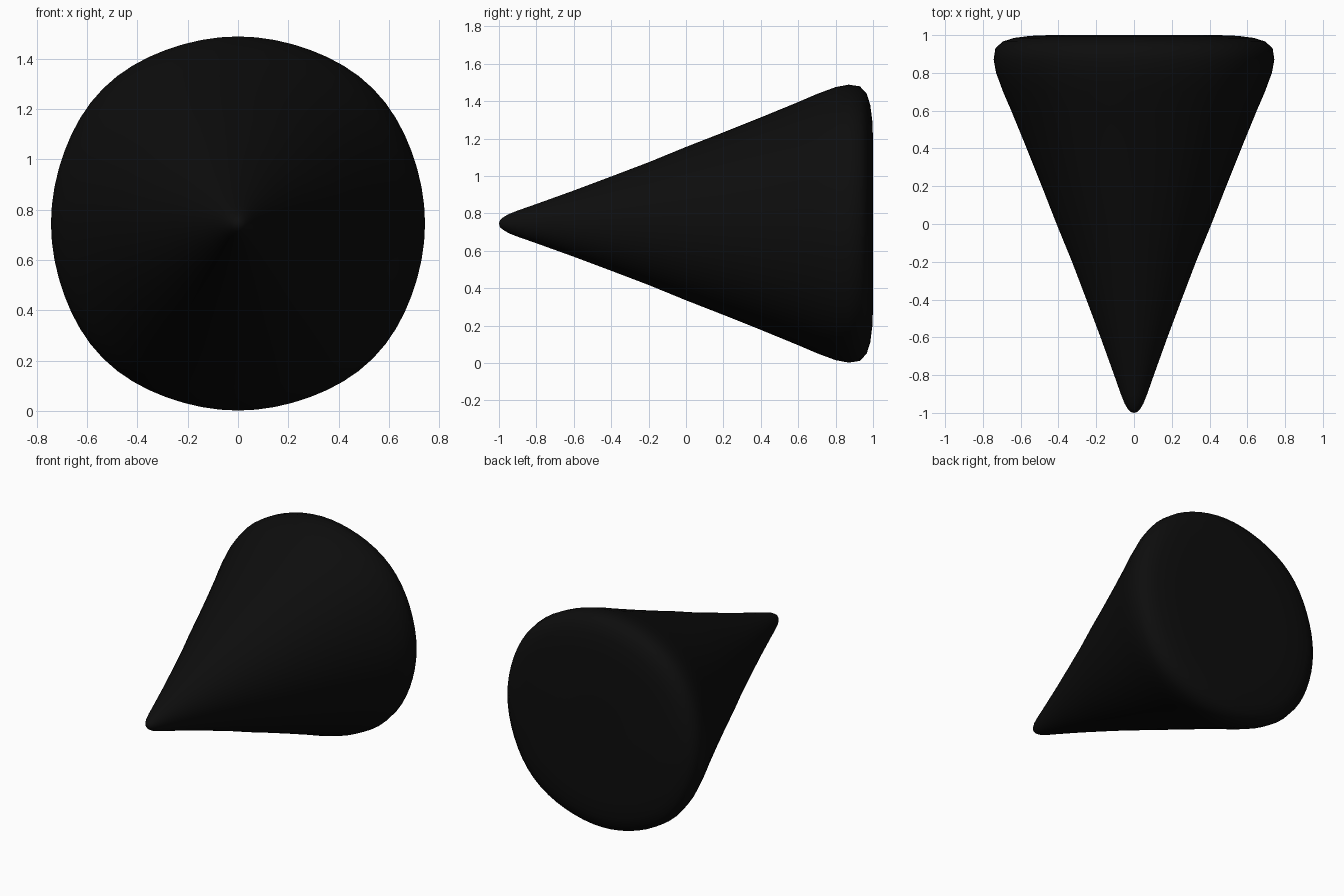
import bpy, bmesh, math

if "Cube" in bpy.data.objects:
    bpy.data.objects.remove(bpy.data.objects["Cube"])

# Near-black material
mat = bpy.data.materials.new("near black")
mat.diffuse_color = (0.004, 0.004, 0.004, 1)
mat.use_nodes = True
mat.node_tree.nodes["Principled BSDF"].inputs["Base Color"].default_value = mat.diffuse_color

# Profile of the rounded cone: (y along the axis, radius)
PROFILE = [(-0.995, 0.018), (-0.98, 0.032), (-0.95, 0.05), (-0.9, 0.07),
           (-0.8, 0.105), (-0.6, 0.177), (-0.4, 0.252), (-0.2, 0.328),
           (0, 0.41), (0.2, 0.488), (0.4, 0.568), (0.6, 0.65), (0.7, 0.693),
           (0.8, 0.73), (0.87, 0.743), (0.93, 0.734), (0.966, 0.695),
           (0.985, 0.635), (0.996, 0.55), (1.0, 0.45), (1.0, 0.2)]
SEG, CZ = 64, 0.745

bm = bmesh.new()
rings = []
for y, r in PROFILE:
    # slight swelling on the diagonals, strongest at the wide end
    fade = ((y + 1) / 2) ** 3
    ring = []
    for i in range(SEG):
        a = 2 * math.pi * i / SEG
        q = r * (1 + 0.025 * fade * math.sin(2 * a) ** 4)
        ring.append(bm.verts.new((q * math.cos(a), y, CZ + q * math.sin(a))))
    rings.append(ring)
for lo, hi in zip(rings, rings[1:]):
    for i in range(SEG):
        j = (i + 1) % SEG
        bm.faces.new((lo[i], lo[j], hi[j], hi[i]))
# close the tip and the flat base
for ring, y in ((rings[0], -1.0), (rings[-1], 1.0)):
    c = bm.verts.new((0, y, CZ))
    for i in range(SEG):
        bm.faces.new((ring[i], ring[(i + 1) % SEG], c))
bmesh.ops.recalc_face_normals(bm, faces=bm.faces)
for f in bm.faces:
    f.smooth = True

mesh = bpy.data.meshes.new("rounded_cone")
bm.to_mesh(mesh)
bm.free()
mesh.materials.append(mat)
obj = bpy.data.objects.new("rounded_cone", mesh)
bpy.context.collection.objects.link(obj)
